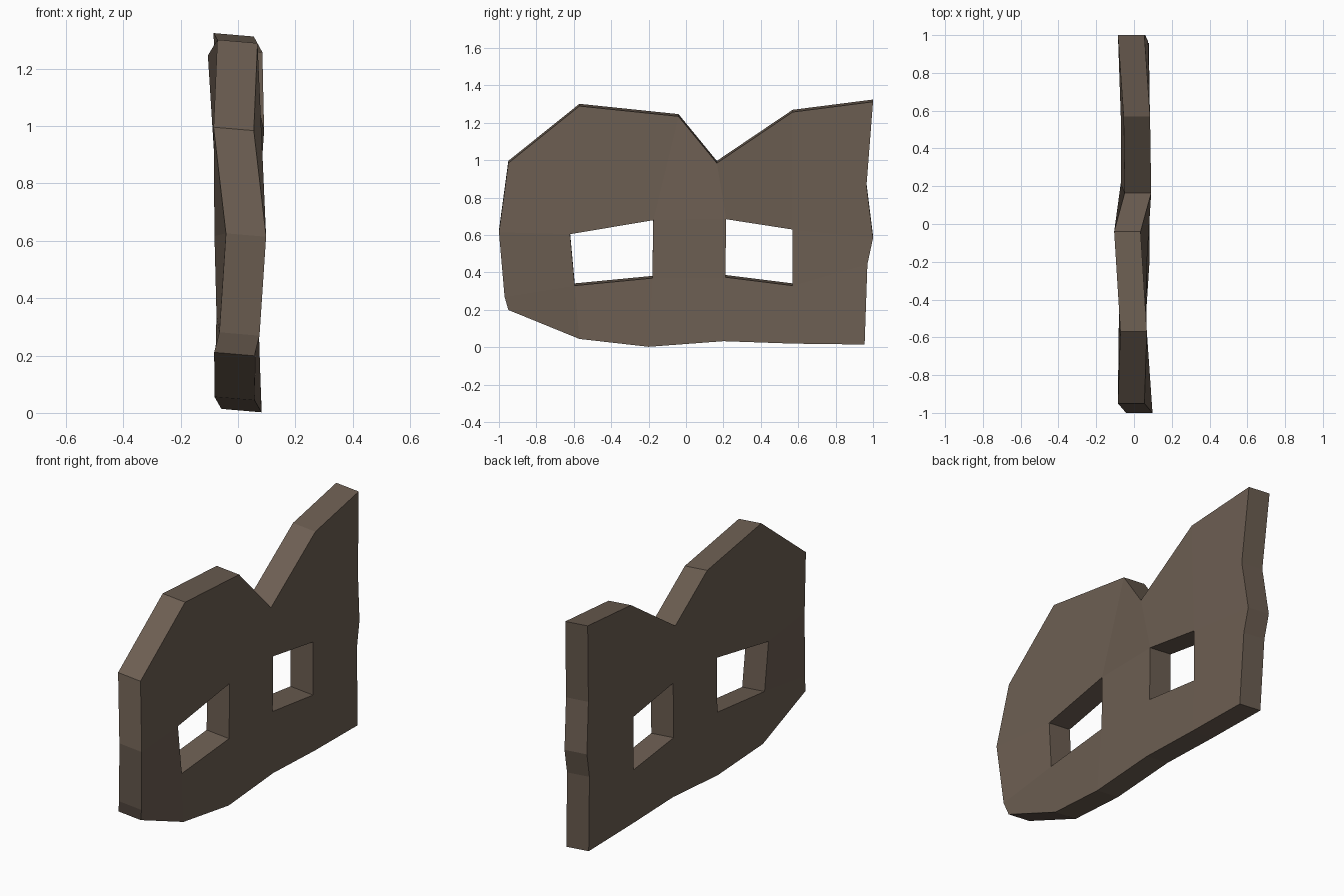
import bpy, bmesh

if "Cube" in bpy.data.objects:
    bpy.data.objects.remove(bpy.data.objects["Cube"])

HALF = 0.07      # half the slab thickness
TILT = 0.006     # far side of the slab sits slightly higher

# Warped grid of the wall: rows from bottom to top, each point (x offset, y, z)
rows = [
    [(-.013, -.95, .205), (-.012, -.57, .05), (.012, -.2, .008), (.01, .2, .038), (.012, .57, .025), (.01, .955, .02)],
    [(.005, -.97, .275), (-.005, -.595, .335), (0, -.18, .375), (0, .21, .38), (0, .57, .335), (-.005, .97, .45)],
    [(.028, -1, .62), (-.012, -.62, .61), (0, -.175, .685), (0, .215, .69), (0, .57, .635), (-.01, 1, .59)],
    [(-.015, -.95, .99), (-.002, -.57, 1.295), (-.035, -.04, 1.24), (.021, .165, .99), (.015, .57, 1.263), (-.015, 1, 1.318)],
]
notch = (.005, .965, .87)        # extra point on the rear edge
openings = {(1, 1), (1, 3)}      # grid cells left open as windows

bm = bmesh.new()


def add_pair(p):
    """One point on each side of the slab."""
    x, y, z = p
    return [bm.verts.new((x + s * HALF, y, z - s * TILT)) for s in (-1, 1)]


grid = [[add_pair(p) for p in row] for row in rows]
extra = add_pair(notch)

# Both wall faces
edges = {}
for r in range(3):
    for c in range(5):
        if (r, c) in openings:
            continue
        loop = [grid[r][c], grid[r][c + 1], grid[r + 1][c + 1], grid[r + 1][c]]
        if (r, c) == (2, 4):
            loop.insert(2, extra)
        bm.faces.new([p[1] for p in loop])
        bm.faces.new([p[0] for p in reversed(loop)])
        for a, b in zip(loop, loop[1:] + loop[:1]):
            key = frozenset((a[0], b[0]))
            edges.setdefault(key, []).append((a, b))

# Rim and window reveals: join the sides along every open edge
for uses in edges.values():
    if len(uses) == 1:
        a, b = uses[0]
        bm.faces.new((b[1], a[1], a[0], b[0]))

bmesh.ops.recalc_face_normals(bm, faces=bm.faces[:])
mesh = bpy.data.meshes.new("ruined_wall")
bm.to_mesh(mesh)
bm.free()

stone = bpy.data.materials.new("brown_stone")
stone.diffuse_color = (0.15, 0.112, 0.084, 1)
stone.use_nodes = True
stone.node_tree.nodes["Principled BSDF"].inputs["Base Color"].default_value = stone.diffuse_color
mesh.materials.append(stone)
wall = bpy.data.objects.new("ruined_wall", mesh)
bpy.context.collection.objects.link(wall)
